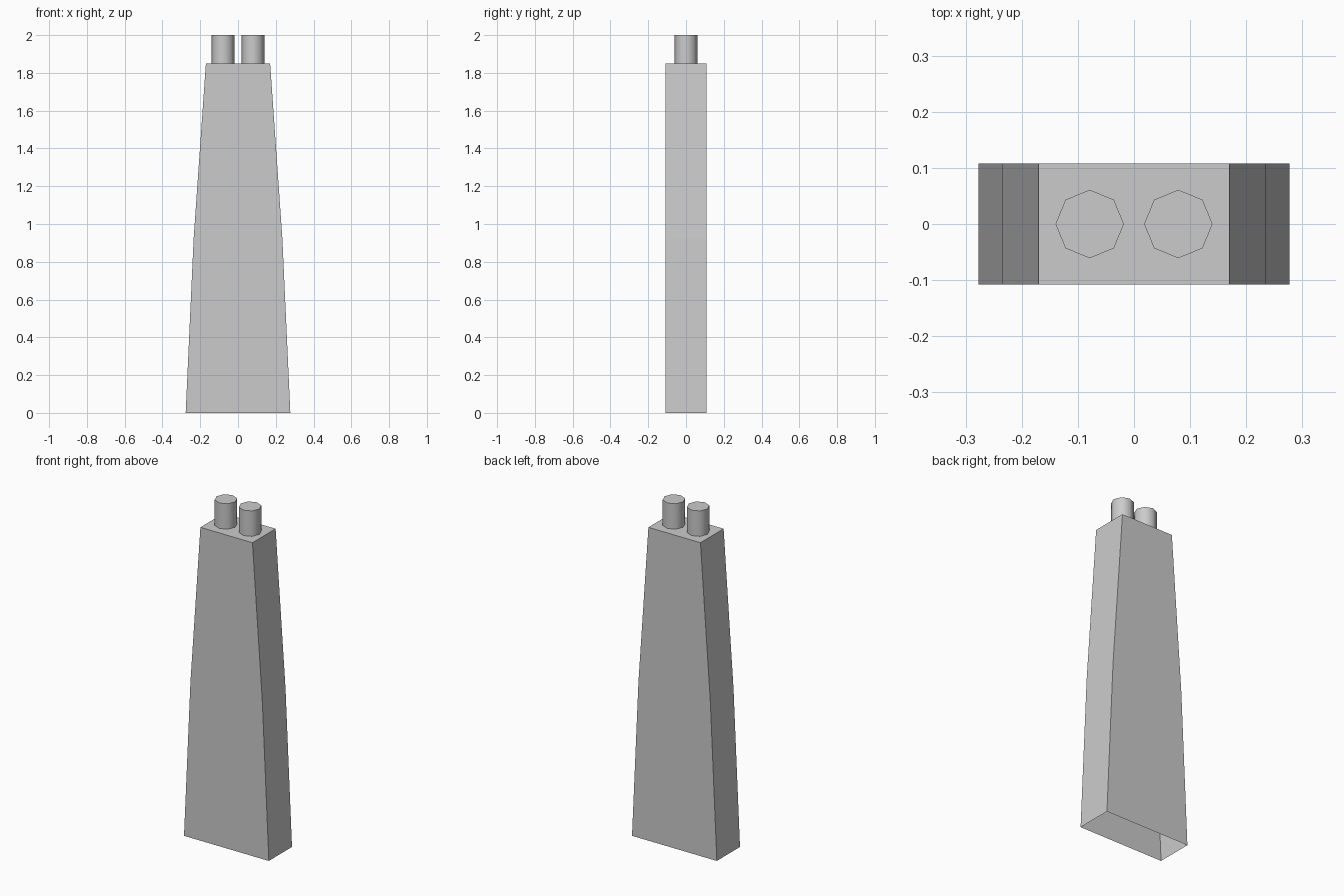
import bpy
import bmesh
import math

cube = bpy.data.objects.get("Cube")
if cube:
    bpy.data.objects.remove(cube, do_unlink=True)

GREY = (0.6, 0.6, 0.6, 1)
grey = bpy.data.materials.new("plain grey")
grey.use_nodes = True
grey.diffuse_color = GREY
grey.node_tree.nodes["Principled BSDF"].inputs["Base Color"].default_value = GREY


def add_object(name, bm):
    mesh = bpy.data.meshes.new(name)
    bm.to_mesh(mesh)
    bm.free()
    mesh.materials.append(grey)
    obj = bpy.data.objects.new(name, mesh)
    bpy.context.collection.objects.link(obj)
    return obj


# Tapered tower body: stacked rectangles, closed on top and open underneath
DEPTH = 0.108
SECTIONS = [(0.0, 0.277), (0.92, 0.235), (1.85, 0.17)]  # height, half width
bm = bmesh.new()
rings = [[bm.verts.new((sx * w, sy * DEPTH, z))
          for sx, sy in ((-1, -1), (1, -1), (1, 1), (-1, 1))]
         for z, w in SECTIONS]
for low, high in zip(rings, rings[1:]):
    for i in range(4):
        j = (i + 1) % 4
        bm.faces.new((low[i], low[j], high[j], high[i]))
bm.faces.new(rings[-1])
add_object("tower_body", bm)


# Two eight-sided chimney pipes, smooth around and sharp at the rim
def add_pipe(name, x):
    bm = bmesh.new()
    bmesh.ops.create_cone(bm, cap_ends=True, segments=8,
                          radius1=0.061, radius2=0.061, depth=0.15)
    obj = add_object(name, bm)
    obj.location = (x, 0, 1.925)
    bpy.ops.object.select_all(action="DESELECT")
    obj.select_set(True)
    bpy.context.view_layer.objects.active = obj
    bpy.ops.object.shade_smooth_by_angle(angle=math.radians(50))


add_pipe("left_pipe", 0.079)
add_pipe("right_pipe", -0.079)
